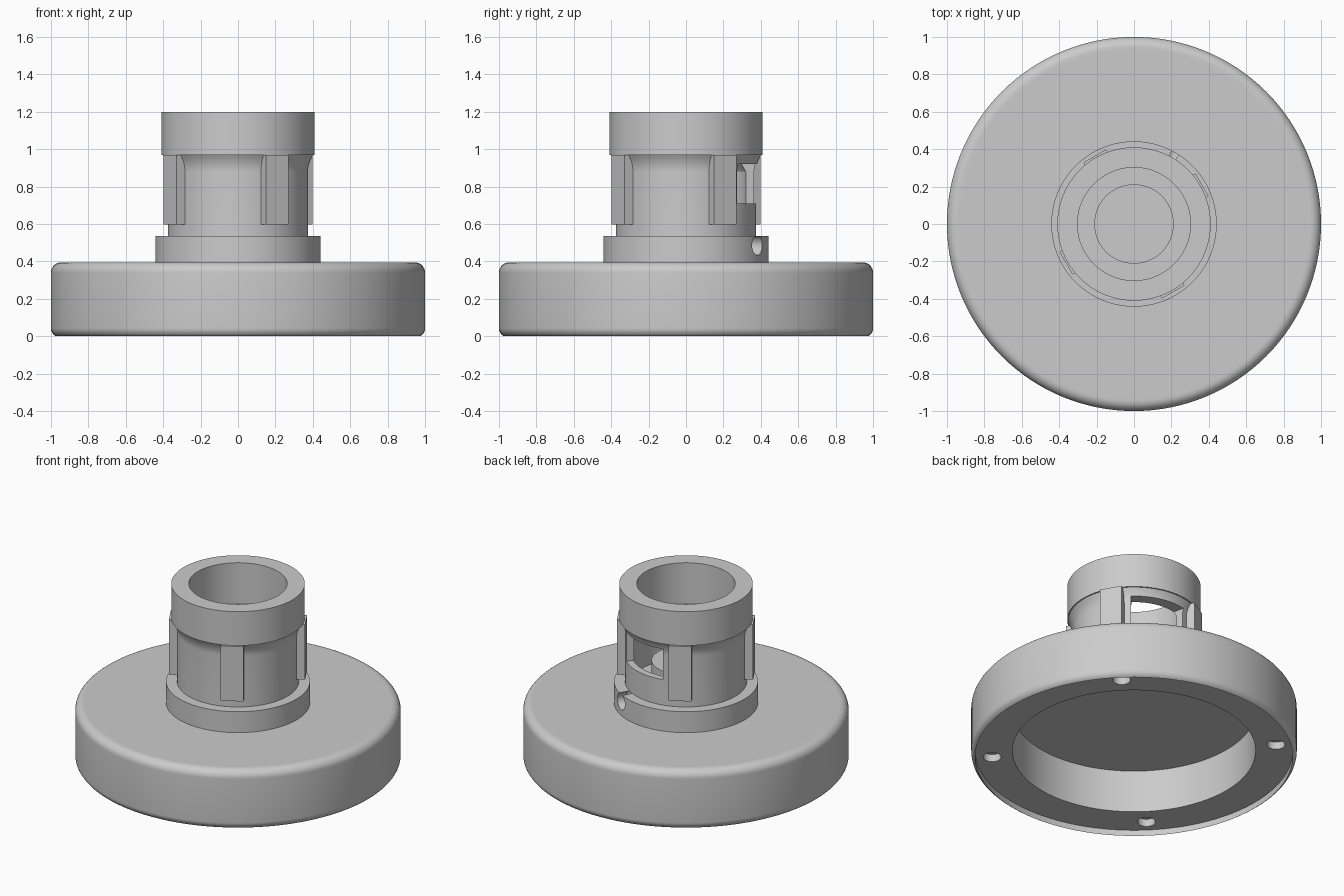
import bpy, bmesh, math
from mathutils import Matrix, Vector

cube = bpy.data.objects.get("Cube")
if cube:
    bpy.data.objects.remove(cube, do_unlink=True)

grey = bpy.data.materials.new("plain grey")
grey.use_nodes = True
COLOUR = (0.6, 0.6, 0.6, 1)
grey.diffuse_color = COLOUR
grey.node_tree.nodes["Principled BSDF"].inputs["Base Color"].default_value = COLOUR


def add_object(name, bm):
    bmesh.ops.recalc_face_normals(bm, faces=bm.faces)
    mesh = bpy.data.meshes.new(name)
    bm.to_mesh(mesh)
    bm.free()
    mesh.materials.append(grey)
    obj = bpy.data.objects.new(name, mesh)
    bpy.context.collection.objects.link(obj)
    return obj


def lathe(name, profile, steps=128):
    """Revolve an (r, z) profile that starts and ends on the axis."""
    bm = bmesh.new()
    verts = [bm.verts.new((r, 0, z)) for r, z in profile]
    edges = [bm.edges.new(pair) for pair in zip(verts, verts[1:])]
    bmesh.ops.spin(bm, geom=verts + edges, cent=(0, 0, 0), axis=(0, 0, 1),
                   angle=math.tau, steps=steps, use_merge=True)
    bmesh.ops.remove_doubles(bm, verts=bm.verts, dist=1e-5)
    return add_object(name, bm)


def arc(r, z, radius, start, end, steps=8):
    angles = [math.radians(start + (end - start) * i / steps) for i in range(steps + 1)]
    return [(r + radius * math.cos(a), z + radius * math.sin(a)) for a in angles]


def cylinder(name, radius, depth, matrix):
    bm = bmesh.new()
    bmesh.ops.create_cone(bm, cap_ends=True, segments=32, radius1=radius,
                          radius2=radius, depth=depth, matrix=matrix)
    return add_object(name, bm)


def turn(degrees):
    return Matrix.Rotation(math.radians(degrees), 4, 'Z')


def cut(obj, cutters):
    bpy.context.view_layer.objects.active = obj
    for cutter in cutters:
        mod = obj.modifiers.new("cut", 'BOOLEAN')
        mod.operation = 'DIFFERENCE'
        mod.solver = 'EXACT'
        mod.object = cutter
        bpy.ops.object.modifier_apply(modifier=mod.name)
        bpy.data.objects.remove(cutter, do_unlink=True)


def smooth(obj):
    bpy.ops.object.select_all(action='DESELECT')
    obj.select_set(True)
    bpy.context.view_layer.objects.active = obj
    bpy.ops.object.shade_smooth_by_angle(angle=math.radians(30))


# Wide base: thin bottom lip, sunken underside and a deep round recess
UNDERSIDE = 0.04
base = lathe("base_disc",
             [(0, 0.328), (0.747, 0.328), (0.747, UNDERSIDE), (0.975, UNDERSIDE)]
             + arc(0.95, 0.0433, 0.05, -60, 0)
             + arc(0.945, 0.34, 0.055, 0, 90)
             + [(0.93, 0.395), (0, 0.395)])

# Four shallow round pockets in the underside
cut(base, [cylinder("pocket_cutter", 0.055, 0.1,
                    turn(45 + 90 * i) @ Matrix.Translation((0.875, 0, UNDERSIDE)))
           for i in range(4)])
smooth(base)

# Hub: flange, neck flaring into a collar, and a chamber with a central post
flare = [(0.374 + 0.028 * t * t, 0.88 + 0.09 * t) for t in [i / 8 for i in range(9)]]
hub = lathe("hub",
            [(0, 0.36), (0.442, 0.36), (0.442, 0.537), (0.374, 0.537)]
            + flare
            + [(0.41, 0.97), (0.41, 1.2), (0.302, 1.2), (0.302, 0.925),
               (0.328, 0.88), (0.328, 0.537), (0.212, 0.537), (0.212, 0.68), (0, 0.68)])

# Side window, cut by a wedge between two ribs
bm = bmesh.new()
angles = [math.radians(a) for a in range(47, 104, 8)]
outline = [(0.5 * math.cos(a), 0.5 * math.sin(a)) for a in angles]
outline += [(0.26 * math.cos(a), 0.26 * math.sin(a)) for a in reversed(angles)]
face = bm.faces.new([bm.verts.new((x, y, 0.71)) for x, y in outline])
raised = bmesh.ops.extrude_face_region(bm, geom=[face])["geom"]
bmesh.ops.translate(bm, vec=Vector((0, 0, 0.21)),
                    verts=[v for v in raised if isinstance(v, bmesh.types.BMVert)])
window_cutter = add_object("window_cutter", bm)

# Round hole in the side of the flange
flange_cutter = cylinder("flange_hole_cutter", 0.054, 0.2,
                         turn(60) @ Matrix.Translation((0.476, 0, 0.487))
                         @ Matrix.Rotation(math.pi / 2, 4, 'Y'))
cut(hub, [window_cutter, flange_cutter])
smooth(hub)

# Four flat ribs around the neck
for i in range(4):
    bm = bmesh.new()
    bmesh.ops.create_cube(bm, size=1, matrix=turn(30 + 90 * i)
                          @ Matrix.Translation((0.3825, 0, 0.784))
                          @ Matrix.Diagonal((0.075, 0.14, 0.372, 1)))
    add_object(f"rib_{i + 1}", bm)
